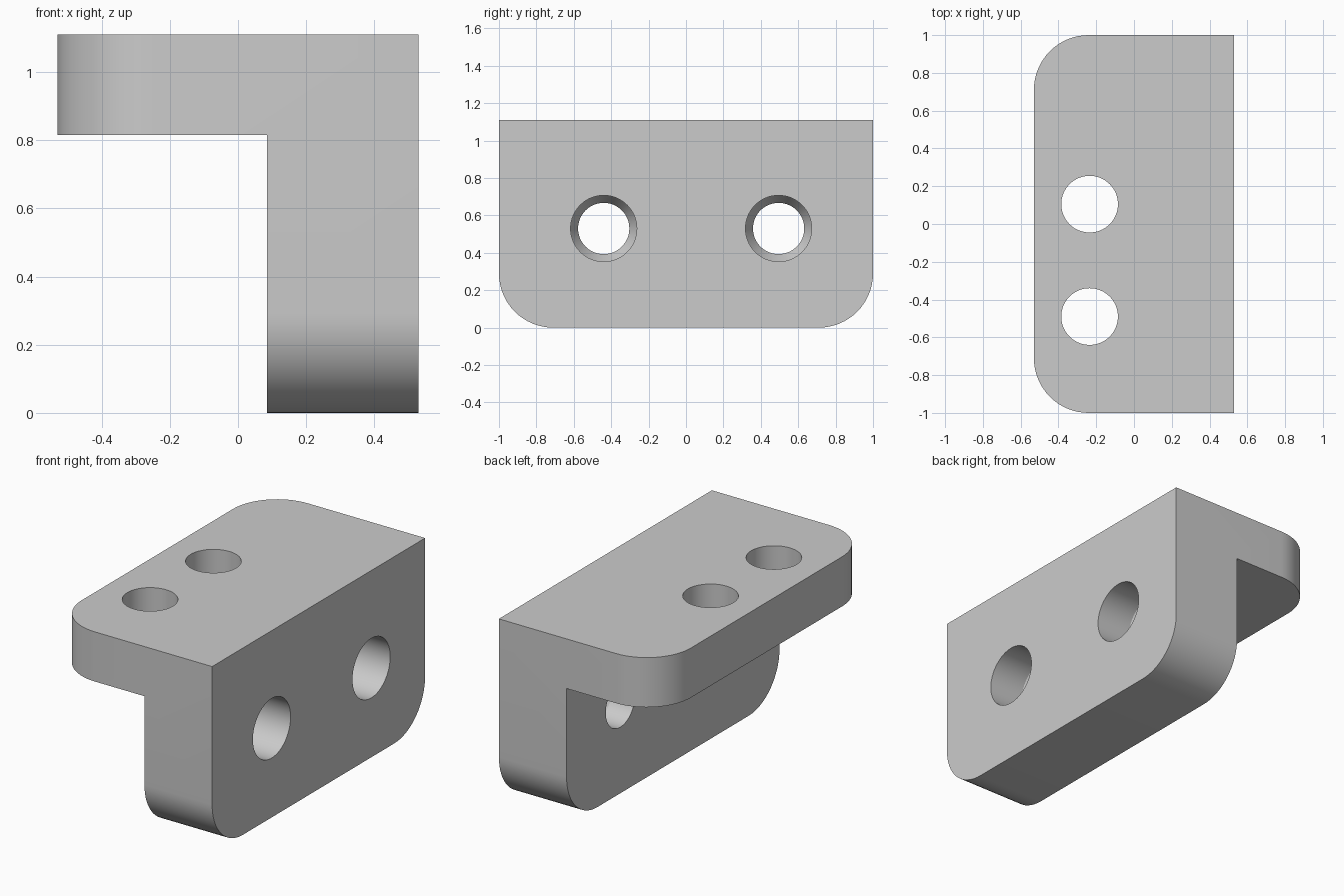
import bpy, bmesh, math
from mathutils import Matrix, Vector

cube = bpy.data.objects.get("Cube")
if cube:
    bpy.data.objects.remove(cube, do_unlink=True)

# Main dimensions
X0, X1, WALL_X = -0.53, 0.53, 0.085
FLANGE_Z, TOP = 0.815, 1.11
HALF_LEN, CORNER = 1.0, 0.29

grey = bpy.data.materials.new("plain grey")
grey.use_nodes = True
grey.diffuse_color = (0.6, 0.6, 0.6, 1)
grey.node_tree.nodes["Principled BSDF"].inputs["Base Color"].default_value = (0.6, 0.6, 0.6, 1)


def to_object(name, bm):
    bmesh.ops.recalc_face_normals(bm, faces=bm.faces[:])
    mesh = bpy.data.meshes.new(name)
    bm.to_mesh(mesh)
    bm.free()
    mesh.materials.append(grey)
    obj = bpy.data.objects.new(name, mesh)
    bpy.context.collection.objects.link(obj)
    return obj


def turned_cutter(name, profile, matrix, sides=64):
    """Solid of revolution from (position, radius) pairs along local z."""
    bm = bmesh.new()
    rings = []
    for pos, radius in profile:
        angles = [2 * math.pi * i / sides for i in range(sides)]
        rings.append([bm.verts.new((radius * math.cos(a), radius * math.sin(a), pos))
                      for a in angles])
    for low, high in zip(rings, rings[1:]):
        for i in range(sides):
            j = (i + 1) % sides
            bm.faces.new((low[i], low[j], high[j], high[i]))
    bm.faces.new(rings[0][::-1])
    bm.faces.new(rings[-1])
    bm.transform(matrix)
    obj = to_object(name, bm)
    obj.hide_render = True
    return obj


# L-shaped section extruded along y
bm = bmesh.new()
section = [(X0, TOP), (X0, FLANGE_Z), (WALL_X, FLANGE_Z), (WALL_X, 0), (X1, 0), (X1, TOP)]
face = bm.faces.new([bm.verts.new((x, -HALF_LEN, z)) for x, z in section])
extruded = bmesh.ops.extrude_face_region(bm, geom=[face])["geom"]
bmesh.ops.translate(bm, vec=Vector((0, 2 * HALF_LEN, 0)),
                    verts=[g for g in extruded if isinstance(g, bmesh.types.BMVert)])
bmesh.ops.recalc_face_normals(bm, faces=bm.faces[:])

# Round the free corners of both legs
corners = []
for e in bm.edges:
    a, b = (v.co for v in e.verts)
    along_y = abs(a.y - b.y) > 0.1
    outer = max(a.x, b.x) < X0 + 0.01 or max(a.z, b.z) < 0.01
    if outer and not along_y:
        corners.append(e)
bmesh.ops.bevel(bm, geom=corners, offset=CORNER, offset_type='OFFSET',
                segments=16, profile=0.5, affect='EDGES')
bracket = to_object("angle_bracket", bm)

# Straight holes through the flange, stepped holes through the wall
cutters = []
for y in (0.105, -0.49):
    cutters.append(turned_cutter("flange_hole_cutter", [(FLANGE_Z - 0.1, 0.15), (TOP + 0.1, 0.15)],
                                 Matrix.Translation((-0.235, y, 0))))
bore = [(WALL_X - 0.1, 0.137), (WALL_X + 0.15, 0.137), (WALL_X + 0.22, 0.177), (X1 + 0.1, 0.177)]
for y in (-0.44, 0.495):
    cutters.append(turned_cutter("wall_hole_cutter", bore,
                                 Matrix.Translation((0, y, 0.53)) @ Matrix.Rotation(math.pi / 2, 4, 'Y')))

bpy.ops.object.select_all(action='DESELECT')
bracket.select_set(True)
bpy.context.view_layer.objects.active = bracket
for cutter in cutters:
    mod = bracket.modifiers.new("hole", 'BOOLEAN')
    mod.operation, mod.solver, mod.object = 'DIFFERENCE', 'EXACT', cutter
    bpy.ops.object.modifier_apply(modifier=mod.name)
    bpy.data.objects.remove(cutter, do_unlink=True)

bpy.ops.object.shade_smooth_by_angle(angle=math.radians(25))
